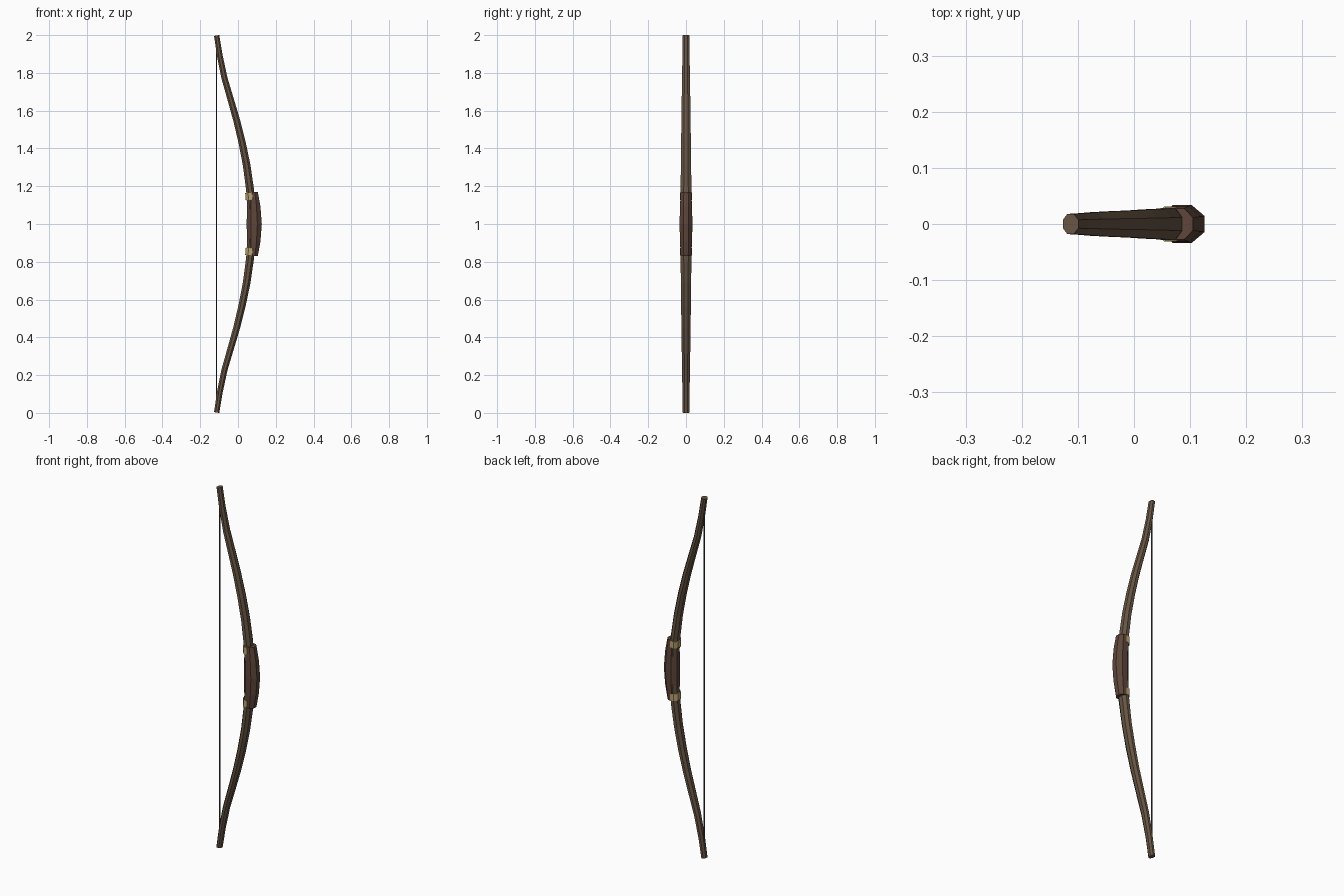
import bpy, bmesh, math
from mathutils import Vector

if "Cube" in bpy.data.objects:
    bpy.data.objects.remove(bpy.data.objects["Cube"])


def material(name, rgb):
    m = bpy.data.materials.new(name)
    m.diffuse_color = (*rgb, 1)
    m.use_nodes = True
    m.node_tree.nodes["Principled BSDF"].inputs["Base Color"].default_value = m.diffuse_color
    return m


WOOD = material("wood", (0.135, 0.09, 0.058))
LEATHER = material("leather", (0.11, 0.06, 0.042))
BRASS = material("brass", (0.5, 0.37, 0.17))
CORD = material("cord", (0.06, 0.055, 0.05))


def loft(name, sections, mat, sides=8):
    """Skin sections (x, z, half depth, half width) square to the path."""
    pts = [Vector((s[0], 0, s[1])) for s in sections]
    bm = bmesh.new()
    rings = []
    for i, (x, z, hx, hy) in enumerate(sections):
        t = (pts[min(i + 1, len(pts) - 1)] - pts[max(i - 1, 0)]).normalized()
        across = Vector((t.z, 0, -t.x))
        k = 1 / math.cos(math.pi / sides)
        ring = []
        for j in range(sides):
            a = 2 * math.pi * (j + 0.5) / sides
            p = pts[i] + across * (hx * k * math.cos(a))
            p.y = hy * k * math.sin(a)
            ring.append(bm.verts.new(p))
        rings.append(ring)
    for a, b in zip(rings, rings[1:]):
        for j in range(sides):
            n = (j + 1) % sides
            bm.faces.new((a[j], a[n], b[n], b[j]))
    bm.faces.new(rings[0])
    bm.faces.new(rings[-1])
    bmesh.ops.recalc_face_normals(bm, faces=bm.faces)
    me = bpy.data.meshes.new(name)
    bm.to_mesh(me)
    bm.free()
    me.materials.append(mat)
    ob = bpy.data.objects.new(name, me)
    bpy.context.collection.objects.link(ob)
    return ob


def mirrored(sections):
    return [(x, 2 - z, hx, hy) for x, z, hx, hy in sections]


# Upper limb from tip to grip; the lower limb mirrors it
limb = [(-0.113, 1.998, 0.014, 0.018), (-0.096, 1.89, 0.015, 0.019),
        (-0.071, 1.77, 0.016, 0.021), (-0.034, 1.643, 0.017, 0.023),
        (-0.006, 1.545, 0.018, 0.024), (0.022, 1.43, 0.019, 0.026),
        (0.046, 1.31, 0.02, 0.027), (0.064, 1.18, 0.021, 0.029),
        (0.07, 1.08, 0.021, 0.029)]
# Brass collar around the limb root
collar = [(0.064, 1.165, 0.026, 0.031), (0.067, 1.128, 0.026, 0.031)]

for side, f in (("upper", list), ("lower", mirrored)):
    loft(side + "_limb", f(limb), WOOD)
    loft(side + "_collar", f(collar), BRASS)

# Leather grip, swollen forwards in the middle
half = [(0.078, 1.168, 0.027, 0.028), (0.083, 1.09, 0.036, 0.032)]
grip = half + [(0.086, 1.0, 0.04, 0.034)] + mirrored(half)[::-1]
loft("grip", grip, LEATHER)

# Bowstring
loft("bowstring", [(-0.113, 1.98, 0.003, 0.003), (-0.113, 0.02, 0.003, 0.003)], CORD, 6)
